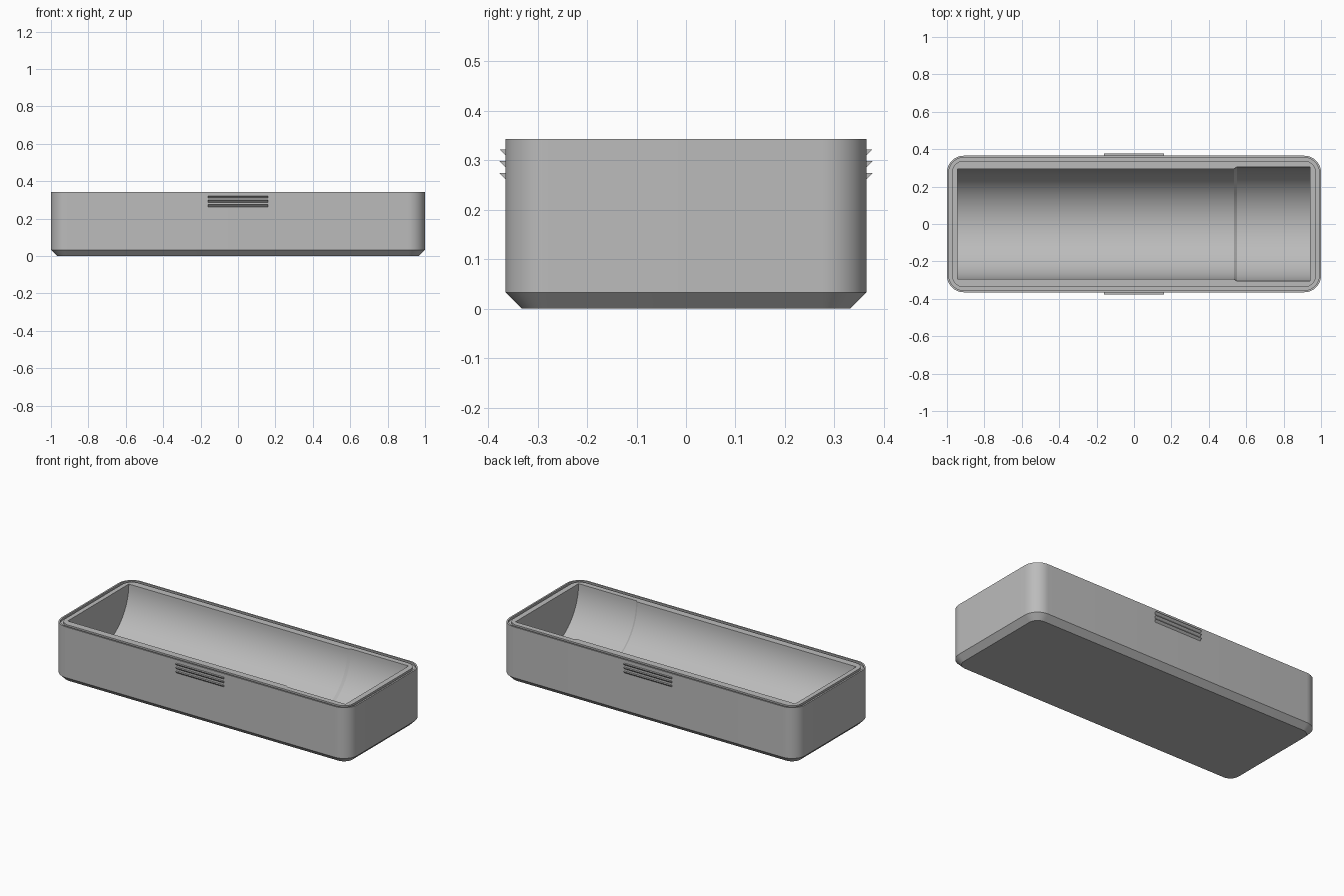
import bpy, bmesh, math
from mathutils import Vector

if "Cube" in bpy.data.objects:
    bpy.data.objects.remove(bpy.data.objects["Cube"])

HX, HY, TOP, RADIUS = 1.0, 0.365, 0.343, 0.09

grey = bpy.data.materials.new("plain grey")
grey.use_nodes = True
colour = (0.5, 0.5, 0.5, 1)
grey.diffuse_color = colour
grey.node_tree.nodes["Principled BSDF"].inputs["Base Color"].default_value = colour


def finish(name, bm):
    bmesh.ops.recalc_face_normals(bm, faces=bm.faces)
    mesh = bpy.data.meshes.new(name)
    bm.to_mesh(mesh)
    bm.free()
    mesh.materials.append(grey)
    obj = bpy.data.objects.new(name, mesh)
    bpy.context.collection.objects.link(obj)
    return obj


def select(obj):
    bpy.ops.object.select_all(action='DESELECT')
    obj.select_set(True)
    bpy.context.view_layer.objects.active = obj


def loft(bm, rings):
    """Skin closed rings of points and cap both ends."""
    loops = [[bm.verts.new(p) for p in ring] for ring in rings]
    for a, b in zip(loops, loops[1:]):
        for i in range(len(a)):
            j = (i + 1) % len(a)
            bm.faces.new((a[i], a[j], b[j], b[i]))
    bm.faces.new(loops[0])
    bm.faces.new(loops[-1])


def rounded_ring(inset, z, steps=12):
    r = RADIUS - inset
    points = []
    for k, (sx, sy) in enumerate([(1, 1), (-1, 1), (-1, -1), (1, -1)]):
        for i in range(steps + 1):
            a = (k + i / steps) * math.pi / 2
            points.append(Vector((sx * (HX - RADIUS) + r * math.cos(a),
                                  sy * (HY - RADIUS) + r * math.sin(a), z)))
    return points


# Tray body: chamfered base, straight wall, groove running round the rim
groove = TOP - 0.012
bm = bmesh.new()
loft(bm, [rounded_ring(inset, z) for inset, z in [
    (0.033, 0), (0, 0.033), (0, TOP), (0.01, TOP),
    (0.01, groove), (0.027, groove), (0.027, TOP)]])
body = finish("tray_body", bm)

# Stepped cylinder that hollows the tray
bm = bmesh.new()
loft(bm, [[(x, r * math.cos(i * math.tau / 96), TOP + r * math.sin(i * math.tau / 96))
           for i in range(96)]
          for x, r in [(-0.945, 0.295), (0.535, 0.295), (0.55, 0.305), (0.94, 0.305)]])
cutter = finish("cavity_cutter", bm)
cutter.hide_render = True

select(body)
cut = body.modifiers.new("cavity", 'BOOLEAN')
cut.operation = 'DIFFERENCE'
cut.solver = 'EXACT'
cut.object = cutter
bpy.ops.object.modifier_apply(modifier=cut.name)
bpy.data.objects.remove(cutter)
select(body)
bpy.ops.object.shade_smooth_by_angle(angle=math.radians(30))

# Grip ribs: flat on top, sloping back to the wall underneath
for side, label in [(-1, "front"), (1, "back")]:
    for n in range(3):
        z = 0.322 - n * 0.024
        profile = [(HY - 0.004, z), (HY + 0.012, z), (HY, z - 0.012), (HY - 0.004, z - 0.012)]
        bm = bmesh.new()
        loft(bm, [[(x, side * y, h) for y, h in profile] for x in (-0.16, 0.16)])
        finish(f"{label}_grip_rib_{n + 1}", bm)
